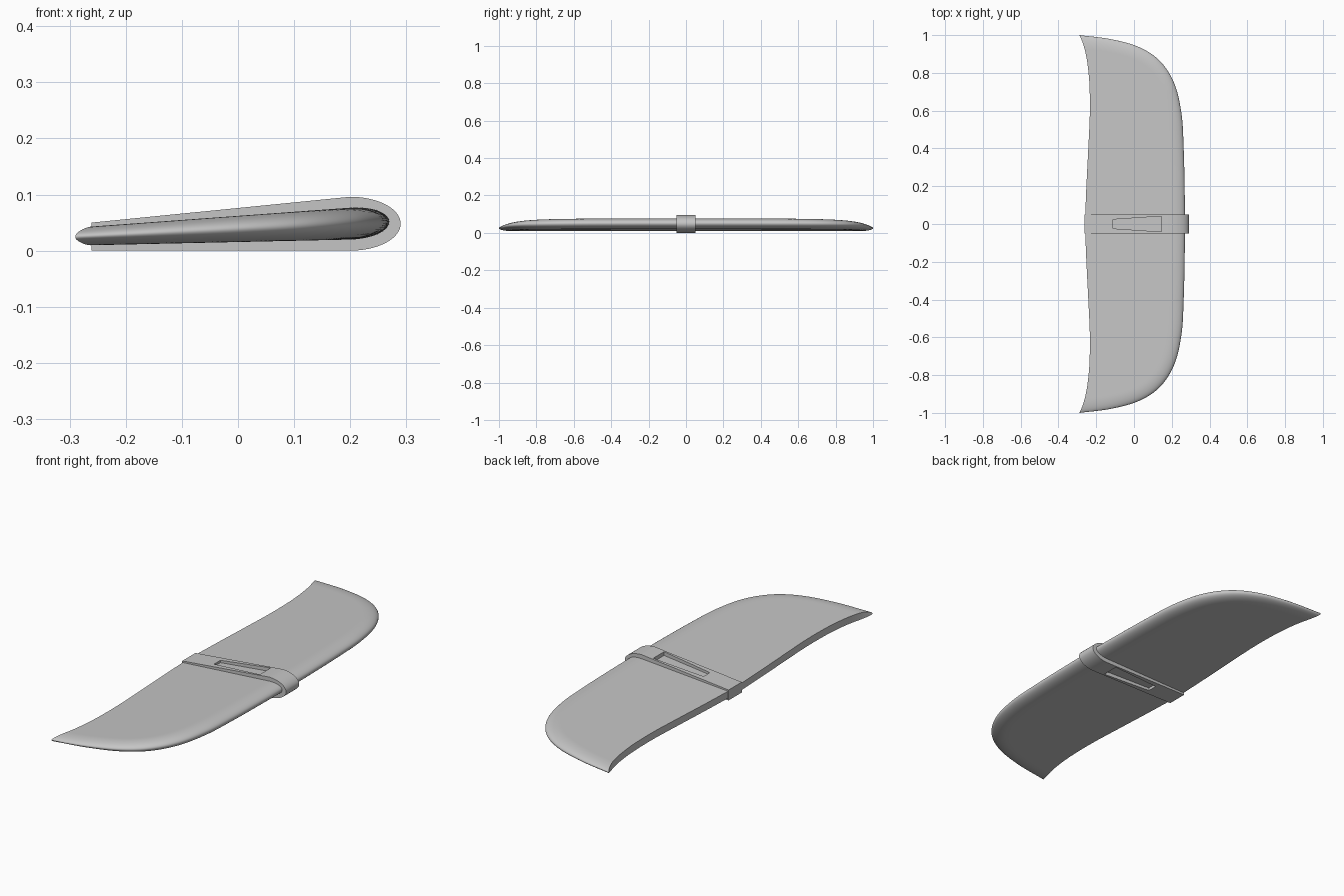
import bpy
import bmesh
import math
from mathutils import Vector
from mathutils.geometry import intersect_point_line

cube = bpy.data.objects.get("Cube")
if cube:
    bpy.data.objects.remove(cube, do_unlink=True)

grey = bpy.data.materials.new("light grey")
grey.use_nodes = True
colour = (0.56, 0.56, 0.56, 1)
grey.diffuse_color = colour
grey.node_tree.nodes["Principled BSDF"].inputs["Base Color"].default_value = colour


def finish(bm, name):
    """Turn a bmesh into a grey object with smooth faces and sharp corners."""
    bmesh.ops.remove_doubles(bm, verts=bm.verts, dist=0.00002)
    bmesh.ops.recalc_face_normals(bm, faces=bm.faces)
    mesh = bpy.data.meshes.new(name)
    bm.to_mesh(mesh)
    bm.free()
    mesh.materials.append(grey)
    obj = bpy.data.objects.new(name, mesh)
    bpy.context.collection.objects.link(obj)
    bpy.ops.object.select_all(action="DESELECT")
    obj.select_set(True)
    bpy.context.view_layer.objects.active = obj
    bpy.ops.object.shade_smooth_by_angle(angle=math.radians(40))
    return obj


def spline(points, steps):
    """Smooth path through the points."""
    pts = [Vector(p) for p in points]
    pts = [pts[0] * 2 - pts[1]] + pts + [pts[-1] * 2 - pts[-2]]
    path = []
    for a, b, c, d in zip(pts, pts[1:], pts[2:], pts[3:]):
        for i in range(steps):
            t = i / steps
            path.append(0.5 * (2 * b + (c - a) * t + (2 * a - 5 * b + 4 * c - d) * t * t
                               + (3 * b - a - 3 * c + d) * t ** 3))
    return path + [pts[-2]]


def prism(bm, outline, axis_point, low, high):
    """Extrude an outline between two levels."""
    ends = [[bm.verts.new(axis_point(p, level)) for p in outline] for level in (low, high)]
    bm.faces.new(ends[0])
    bm.faces.new(ends[1])
    n = len(outline)
    for i in range(n):
        j = (i + 1) % n
        bm.faces.new((ends[0][i], ends[0][j], ends[1][j], ends[1][i]))


# Wing: stations of (leading x, y, trailing x) from the middle to one tip
stations = spline([(0.27, 0, -0.26), (0.268, 0.2, -0.252), (0.263, 0.4, -0.242),
                   (0.252, 0.58, -0.234), (0.215, 0.74, -0.236), (0.14, 0.86, -0.248),
                   (0.03, 0.935, -0.264), (-0.12, 0.978, -0.279), (-0.29, 1, -0.29)], 12)
edge = [Vector((s.x, s.y, 0)) for s in stations]
RIM = 0.07
CHORD = 36


def rim_distance(p):
    best = 9
    for a, b in zip(edge, edge[1:]):
        near, t = intersect_point_line(p, a, b)
        near = a if t < 0 else b if t > 1 else near
        best = min(best, (p - near).length)
    return best


bm = bmesh.new()
rows = []
for lead, y, trail in stations:
    upper, lower = [], []
    for k in range(CHORD + 1):
        x = trail + (lead - trail) * math.sin(math.pi / 2 * k / CHORD)
        d = 0 if k == CHORD else min(rim_distance(Vector((x, y, 0))), RIM)
        top = 0.043 + 0.073 * (x + 0.26)
        bottom = 0.009 + 0.022 * (x + 0.29)
        half = (top - bottom) / 2 * math.sqrt(max(0, 1 - (1 - d / RIM) ** 2))
        middle = (top + bottom) / 2
        upper.append(bm.verts.new((x, y, middle + half)))
        lower.append(bm.verts.new((x, y, middle - half)))
    rows.append(lower + upper[-2::-1])
for a, b in zip(rows, rows[1:]):
    for i in range(len(a)):
        j = (i + 1) % len(a)
        bm.faces.new((a[i], a[j], b[j], b[i]))
wing = finish(bm, "wing")
mirror = wing.modifiers.new("other half", "MIRROR")
mirror.use_axis = (False, True, False)

# Band wrapped round the middle, with a rounded nose
outline = [(-0.261, 0.0), (-0.261, 0.05)]
for i in range(33):
    a = math.pi / 2 - math.pi * i / 32
    outline.append((0.2 + 0.09 * math.cos(a), 0.048 + 0.048 * math.sin(a)))
bm = bmesh.new()
prism(bm, outline, lambda p, y: (p[0], y, p[1]), -0.05, 0.05)
band = finish(bm, "centre_band")

# Tapered window through the band, above and below
bm = bmesh.new()
window = [(-0.11, -0.024), (0.145, -0.041), (0.145, 0.041), (-0.11, 0.024)]
prism(bm, window, lambda p, z: (p[0], p[1], z), -0.1, 0.2)
cutter = finish(bm, "window_cutter")
for face in cutter.data.polygons:
    face.use_smooth = False
cutter.hide_render = True
cutter.hide_set(True)
cut = band.modifiers.new("window", "BOOLEAN")
cut.operation = "DIFFERENCE"
cut.solver = "EXACT"
cut.object = cutter
